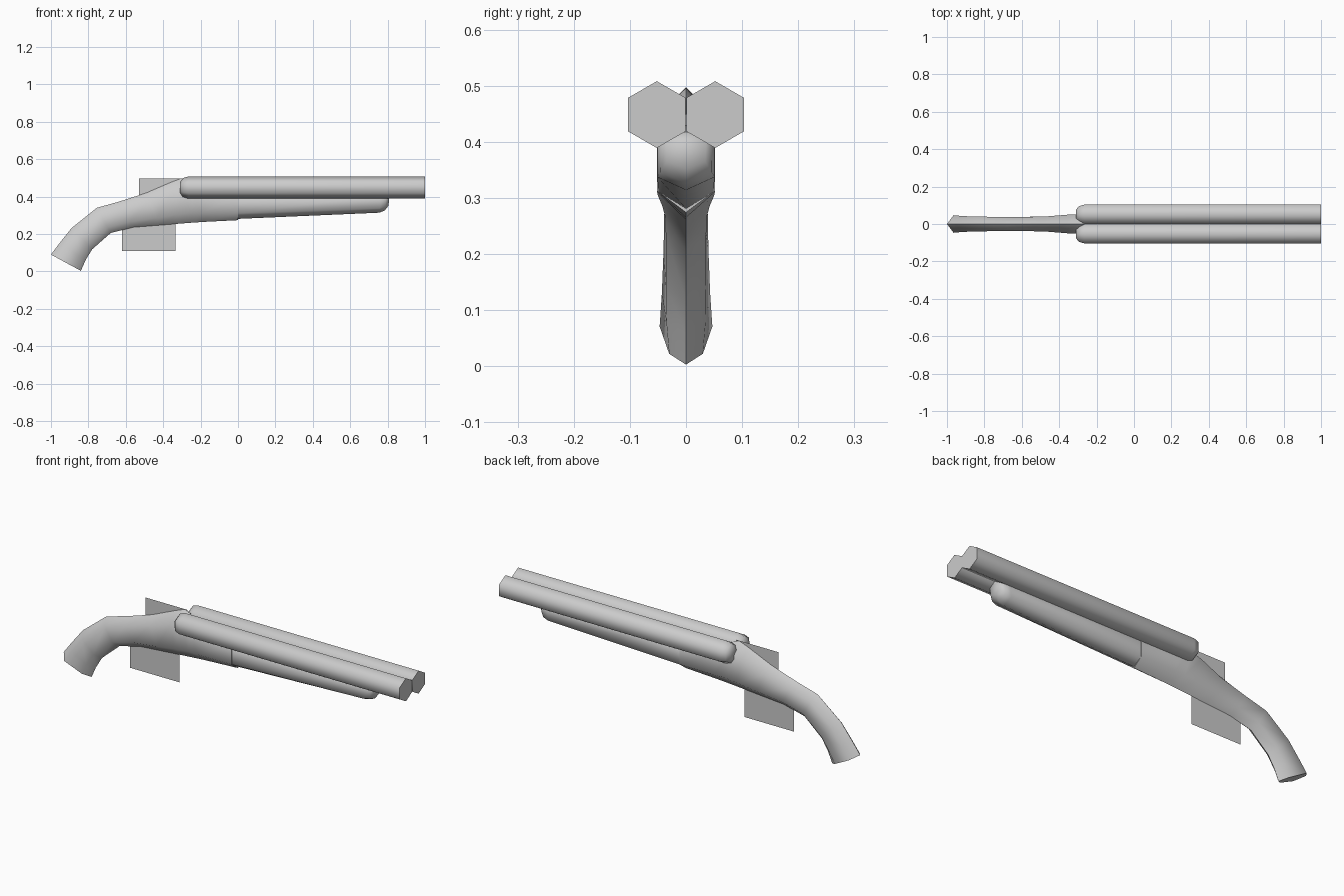
import bpy, bmesh, math

if "Cube" in bpy.data.objects:
    bpy.data.objects.remove(bpy.data.objects["Cube"])


def finish(name, bm, sharp=72):
    """Turn a bmesh into a smooth-shaded object with crisp ends."""
    bmesh.ops.recalc_face_normals(bm, faces=bm.faces[:])
    for f in bm.faces:
        f.smooth = True
    for e in bm.edges:
        if len(e.link_faces) == 2:
            e.smooth = e.calc_face_angle() < math.radians(sharp)
    mesh = bpy.data.meshes.new(name)
    bm.to_mesh(mesh)
    bm.free()
    obj = bpy.data.objects.new(name, mesh)
    bpy.context.collection.objects.link(obj)
    return obj


def loft(name, rings):
    """Bridge a row of equal-sized point rings and cap both ends."""
    bm = bmesh.new()
    loops = [[bm.verts.new(p) for p in ring] for ring in rings]
    for a, b in zip(loops, loops[1:]):
        n = len(a)
        for i in range(n):
            j = (i + 1) % n
            bm.faces.new((a[i], a[j], b[j], b[i]))
    bm.faces.new(loops[0])
    bm.faces.new(loops[-1])
    return finish(name, bm)


def hex_ring(x, r, y, z):
    return [(x, y + r * math.sin(i * math.pi / 3), z + r * math.cos(i * math.pi / 3))
            for i in range(6)]


def body_ring(top, bottom, w_up, w_low, t=0.22):
    """Tall six-sided section between a top and a bottom (x, z) point."""
    def at(f):
        return (top[0] + (bottom[0] - top[0]) * f, top[1] + (bottom[1] - top[1]) * f)
    pts = [(0, 0), (w_up, t), (w_low, 1 - t), (0, 1), (-w_low, 1 - t), (-w_up, t)]
    return [(at(f)[0], w, at(f)[1]) for w, f in pts]


# Twin barrels with rounded breech ends
for side, label in ((-1, "right"), (1, "left")):
    profile = [(-0.31, 0.028), (-0.295, 0.05), (-0.265, 0.0595), (1.0, 0.0595)]
    loft("barrel_" + label, [hex_ring(x, r, side * 0.052, 0.4485) for x, r in profile])

# Curved grip flowing into the receiver
loft("stock_and_receiver", [body_ring(*s) for s in (
    ((-1.0, 0.09), (-0.84, 0.003), 0.047, 0.03),
    ((-0.955, 0.15), (-0.815, 0.06), 0.043, 0.035),
    ((-0.89, 0.232), (-0.78, 0.118), 0.04, 0.036),
    ((-0.755, 0.34), (-0.68, 0.206), 0.038, 0.036),
    ((-0.64, 0.372), (-0.56, 0.236), 0.037, 0.037),
    ((-0.49, 0.42), (-0.42, 0.247), 0.04, 0.042),
    ((-0.36, 0.476), (-0.32, 0.255), 0.05, 0.05),
    ((-0.305, 0.497), (-0.24, 0.261), 0.052, 0.052),
    ((-0.25, 0.474), (-0.18, 0.265), 0.052, 0.052),
    ((0.0, 0.45), (0.0, 0.274), 0.052, 0.052),
)])

# Forend under the barrels
loft("forend", [body_ring(*s, t=0.2) for s in (
    ((0.0, 0.43), (0.0, 0.281), 0.049, 0.049),
    ((0.765, 0.43), (0.755, 0.314), 0.051, 0.051),
    ((0.795, 0.425), (0.785, 0.326), 0.047, 0.046),
    ((0.81, 0.418), (0.805, 0.352), 0.036, 0.034),
)])

# Flat cards for the trigger guard and the hammers
for name, x0, x1, z0, z1 in (("trigger_card", -0.62, -0.335, 0.11, 0.28),
                             ("hammer_card", -0.53, -0.29, 0.36, 0.498)):
    bm = bmesh.new()
    bm.faces.new([bm.verts.new((x, 0, z))
                  for x, z in ((x0, z0), (x1, z0), (x1, z1), (x0, z1))])
    finish(name, bm)
